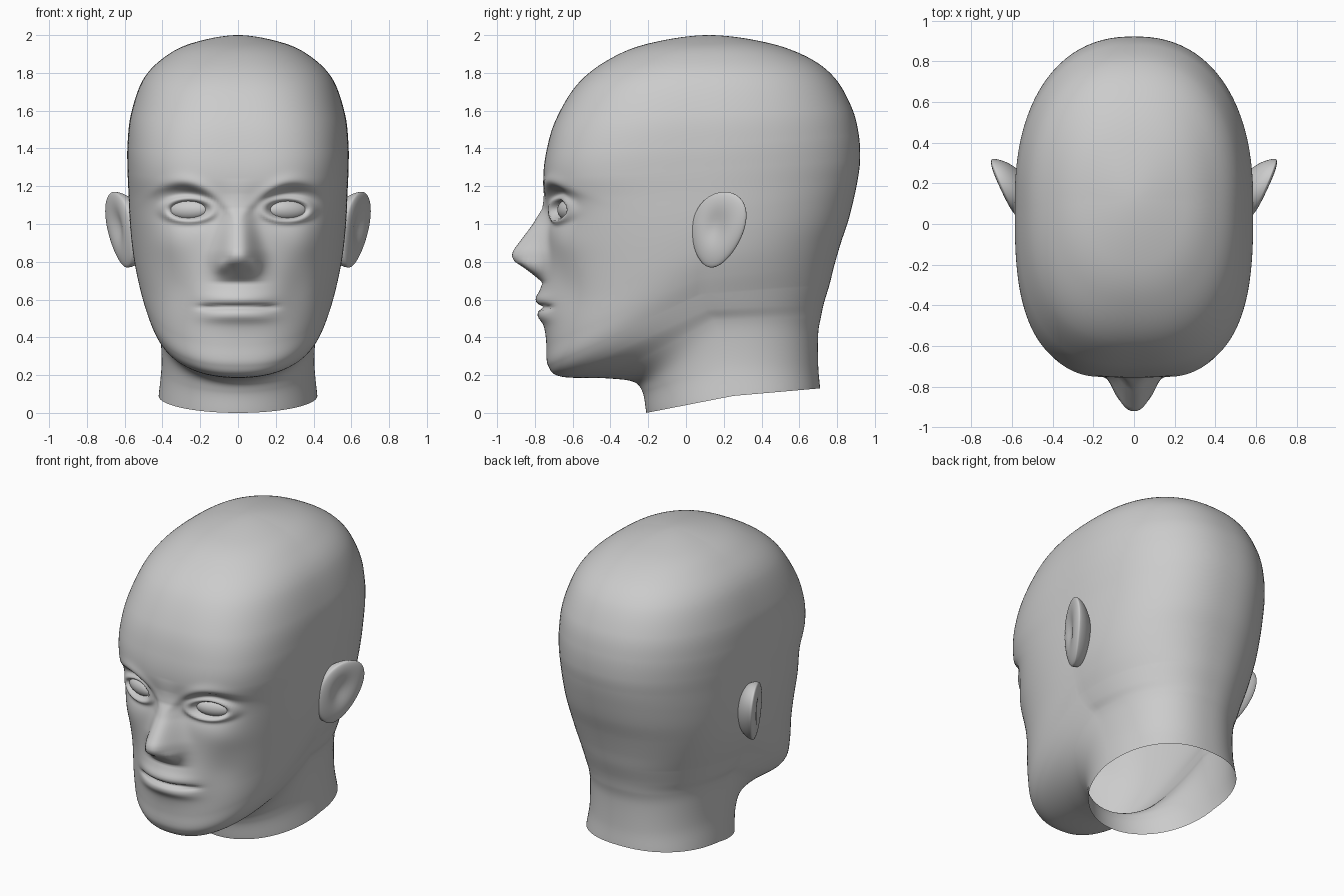
import bpy, bmesh, math
from math import exp, sin, cos, pi

if "Cube" in bpy.data.objects:
    bpy.data.objects.remove(bpy.data.objects["Cube"])

# Tilted loft sections, neck to crown:
# front y, front z, half width, side z, back y, back z, front squareness
KEYS = [
    (-.21, .00, .42, .09, .71, .13, 2.0),
    (-.23, .11, .405, .25, .70, .25, 2.0),
    (-.28, .165, .41, .40, .70, .42, 2.0),
    (-.42, .183, .425, .49, .715, .51, 2.1),
    (-.66, .192, .455, .55, .73, .58, 2.3),
    (-.73, .25, .487, .63, .76, .68, 2.4),
    (-.738, .36, .52, .72, .785, .78, 2.35),
    (-.737, .55, .548, .82, .82, .90, 2.3),
    (-.735, .75, .565, .93, .86, 1.02, 2.4),
    (-.735, .95, .575, 1.05, .89, 1.14, 2.6),
    (-.738, 1.11, .58, 1.17, .91, 1.24, 2.8),
    (-.755, 1.24, .585, 1.29, .922, 1.34, 3.0),
    (-.74, 1.38, .585, 1.42, .915, 1.47, 3.0),
    (-.69, 1.55, .567, 1.58, .88, 1.61, 2.8),
    (-.575, 1.74, .505, 1.76, .79, 1.77, 2.6),
    (-.41, 1.87, .40, 1.875, .65, 1.88, 2.4),
    (-.20, 1.955, .25, 1.955, .43, 1.96, 2.2),
    (.12, 2.0, 0, 2.0, .12, 2.0, 2.0),
]
STEPS = 16


def bell(v, mid, width):
    return exp(-((v - mid) / width) ** 2)


def lerp_table(v, pts):
    if v <= pts[0][0]:
        return pts[0][1]
    for (a, p), (b, q) in zip(pts, pts[1:]):
        if v <= b:
            return p + (q - p) * (v - a) / (b - a)
    return pts[-1][1]


def spline(p0, p1, p2, p3, t):
    return [.5 * (2 * b + (c - a) * t + (2 * a - 5 * b + 4 * c - d) * t * t
                  + (3 * b - a - 3 * c + d) * t ** 3)
            for a, b, c, d in zip(p0, p1, p2, p3)]


NOSE = [(.69, 0), (.73, .06), (.77, .12), (.80, .17), (.83, .187), (.86, .18),
        (.92, .135), (1.0, .075), (1.08, .025), (1.16, .008), (1.24, 0)]
NOSE_WIDTH = [(.75, .115), (.85, .105), (1.0, .075), (1.15, .07)]


def face_relief(x, z):
    """Forward displacement of the face at a point of the front."""
    x = abs(x)
    # nose
    d = lerp_table(z, NOSE) * exp(-(x / lerp_table(z, NOSE_WIDTH)) ** 2.5)
    d += .025 * bell(x, .085, .03) * bell(z, .775, .035)
    # muzzle, lips and mouth slit
    d += .048 * bell(z, .59, .12) * bell(x, 0, .2)
    lip = exp(-(x / .19) ** 4)
    d += lip * (.016 * bell(z, .51, .03) + .012 * bell(z, .605, .03))
    d -= .032 * exp(-(x / .2) ** 6) * bell(z, .56, .013)
    # brow and eye socket
    brow = 1.195 - 2 * (x - .31) ** 2
    d += .014 * bell(z, brow + .025, .04) * bell(x, .25, .16)
    under = 1 / (1 + exp(min(60, (z - brow) / .012)))
    d -= .068 * under * bell(x, .25, .145) * bell(min(z, 1.1), 1.1, .1)
    # eyelids around a hollow for the eyeball
    e = math.hypot((x - .26) / .1, (z - 1.075) / .047)
    d += .03 * bell(e, 1.25, .35)
    d -= .025 / (1 + exp(min(60, (e - .9) / .04)))
    # cheekbone and hollow cheek
    d += .012 * bell(x, .36, .1) * bell(z, .9, .09)
    d -= .015 * bell(x, .32, .09) * bell(z, .66, .12)
    return d


def finish(name, bm, smooth=True):
    bmesh.ops.recalc_face_normals(bm, faces=bm.faces)
    me = bpy.data.meshes.new(name)
    bm.to_mesh(me)
    bm.free()
    for p in me.polygons:
        p.use_smooth = smooth
    ob = bpy.data.objects.new(name, me)
    bpy.context.collection.objects.link(ob)
    return ob


# head and neck: one open shell
first = [2 * a - b for a, b in zip(KEYS[0], KEYS[1])]
k = KEYS[-2]
beyond = (k[4], k[1], -k[2], k[3], k[0], k[5], k[6])
ctrl = [first] + KEYS + [beyond]
angles = [-pi / 2 + pi * i / 120 for i in range(120)]
angles += [pi / 2 + pi * i / 48 for i in range(48)]
bm = bmesh.new()
rings = []
total = (len(KEYS) - 1) * STEPS
for s in range(total + 1):
    i = min(s // STEPS, len(KEYS) - 2)
    yf, zf, w, zs, yb, zb, n = spline(*ctrl[i:i + 4], s / STEPS - i)
    ys = .06 + .19 * max(0, 1 - s / STEPS / 5) + .06 * s / total
    ring = []
    for a in angles:
        sx, cy = sin(a), cos(a)
        front = cy > 0
        m = n if front else 2.3
        r = (abs(sx) ** m + abs(cy) ** m) ** (-1 / m)
        c = abs(cy) * r
        x = w * sx * r
        y = ys + ((yf if front else yb) - ys) * c
        z = zs + ((zf if front else zb) - zs) * c
        if front and .3 < z < 1.45 and i > 3:
            y -= face_relief(x, z) * min(1, c * 2.5)
        ring.append(bm.verts.new((x, y, z)))
    rings.append(ring)
for lo, hi in zip(rings, rings[1:]):
    for j in range(len(angles)):
        q = (j + 1) % len(angles)
        bm.faces.new((lo[j], lo[q], hi[q], hi[j]))
bmesh.ops.remove_doubles(bm, verts=bm.verts, dist=1e-5)
finish("head", bm)

for side, label in ((1, "left"), (-1, "right")):
    # eyeball
    bm = bmesh.new()
    bmesh.ops.create_uvsphere(bm, u_segments=32, v_segments=16, radius=1)
    eye = finish("eyeball_" + label, bm)
    eye.scale = (.115, .05, .055)
    eye.rotation_euler = (0, 0, side * math.radians(18))
    eye.location = (side * .26, -.622, 1.075)

    # ear: a flap leaning outwards to the back, filled towards the skull
    bm = bmesh.new()
    bmesh.ops.create_uvsphere(bm, u_segments=48, v_segments=32, radius=1)
    for v in bm.verts:
        u, h, t = v.co.y, v.co.z, v.co.x
        y = u * .138 * (1 + .2 * h)
        z = h * .2
        if t > 0:
            x = .035 * t - .03 * bell(u, -.1, .45) * bell(h, .1, .5) * t
        else:
            x = .13 * t
        x += .43 * y + .17 * z
        v.co = (side * (.622 + x), .17 + y + .17 * z, .97 + z)
    finish("ear_" + label, bm)
